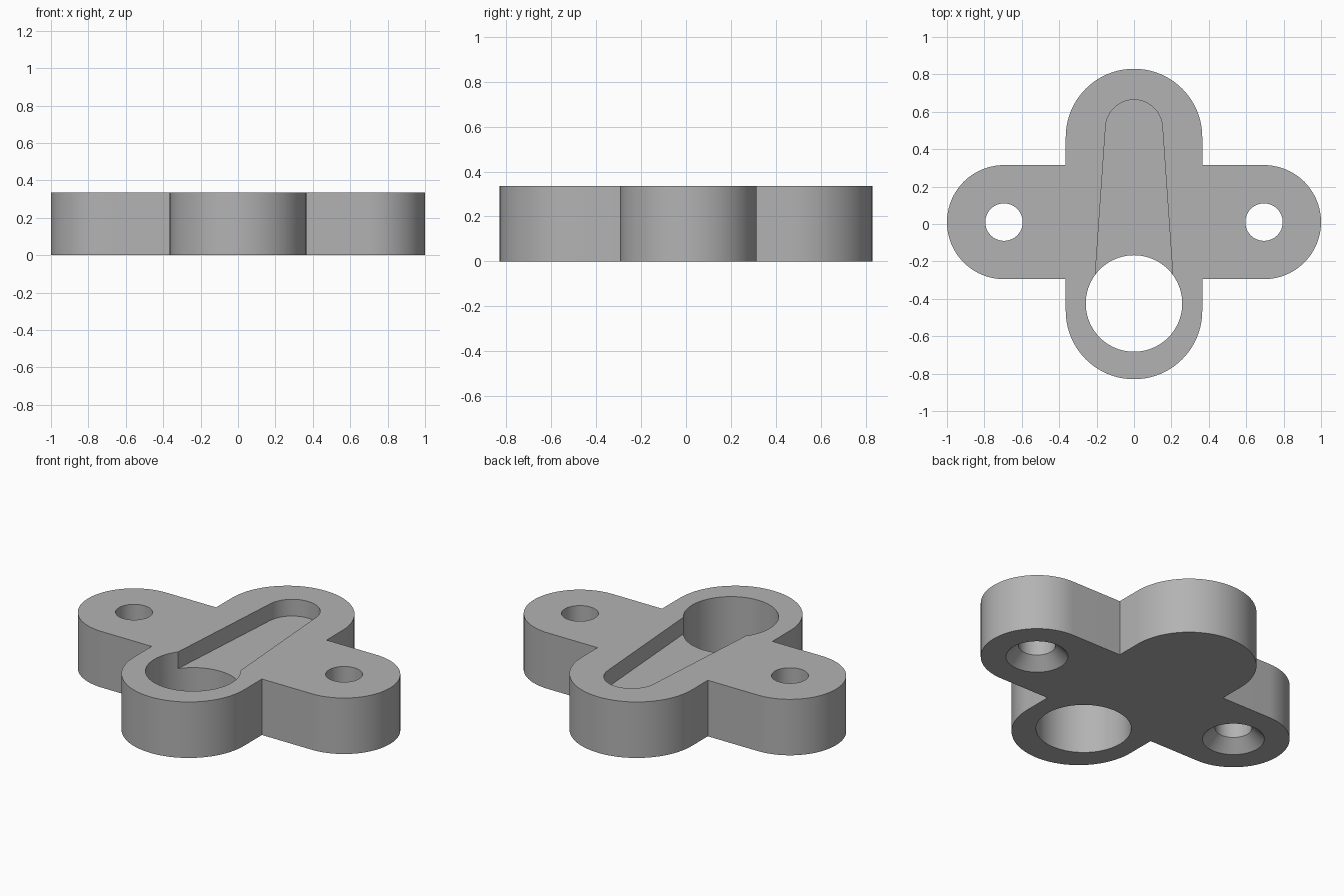
import bpy
import bmesh
from math import cos, sin, radians

cube = bpy.data.objects.get("Cube")
if cube:
    bpy.data.objects.remove(cube, do_unlink=True)

HEIGHT = 0.335
ARM_X, ARM_Y, ARM_R = 0.695, 0.01, 0.305
LOBE_Y, LOBE_R = 0.465, 0.365
BORE_Y, BORE_R = -0.425, 0.258
SCREW_R, SINK_R = 0.1, 0.168

grey = bpy.data.materials.new("plain grey")
grey.use_nodes = True
colour = (0.45, 0.45, 0.45, 1)
grey.diffuse_color = colour
grey.node_tree.nodes["Principled BSDF"].inputs["Base Color"].default_value = colour


def arc(cx, cy, r, start, end, steps):
    angles = [radians(start + (end - start) * i / steps) for i in range(steps + 1)]
    return [(cx + r * cos(a), cy + r * sin(a)) for a in angles]


def circle(cx, cy, r, steps=64):
    return arc(cx, cy, r, 0, 360, steps)[:-1]


def loft(name, sections):
    """Closed solid through (outline, z) sections with equal point counts."""
    bm = bmesh.new()
    rings = [[bm.verts.new((x, y, z)) for x, y in pts] for pts, z in sections]
    for low, high in zip(rings, rings[1:]):
        for i in range(len(low)):
            j = (i + 1) % len(low)
            bm.faces.new((low[i], low[j], high[j], high[i]))
    bm.faces.new(rings[0][::-1])
    bm.faces.new(rings[-1])
    mesh = bpy.data.meshes.new(name)
    bm.to_mesh(mesh)
    bm.free()
    mesh.materials.append(grey)
    obj = bpy.data.objects.new(name, mesh)
    bpy.context.collection.objects.link(obj)
    return obj


# Four-lobed plate outline, counter-clockwise with sharp inner corners
top_y, low_y = ARM_Y + ARM_R, ARM_Y - ARM_R
outline = (arc(ARM_X, ARM_Y, ARM_R, -90, 90, 40) + [(LOBE_R, top_y)]
           + arc(0, LOBE_Y, LOBE_R, 0, 180, 40) + [(-LOBE_R, top_y)]
           + arc(-ARM_X, ARM_Y, ARM_R, 90, 270, 40) + [(-LOBE_R, low_y)]
           + arc(0, -LOBE_Y, LOBE_R, 180, 360, 40) + [(LOBE_R, low_y)])
plate = loft("mounting_plate", [(outline, 0), (outline, HEIGHT)])

# Large through bore
bore = circle(0, BORE_Y, BORE_R, 80)
cutters = [loft("bore_cutter", [(bore, -0.1), (bore, HEIGHT + 0.1)])]

# Shallow tapered slot leading into the bore
slot = arc(0, 0.512, 0.152, 4, 176, 28) + [(-0.207, -0.27), (-0.207, -0.4),
                                          (0.207, -0.4), (0.207, -0.27)]
cutters.append(loft("slot_cutter", [(slot, HEIGHT - 0.1), (slot, HEIGHT + 0.1)]))

# Screw holes, countersunk from below
for side, x in (("left", ARM_X), ("right", -ARM_X)):
    sink = SINK_R - SCREW_R
    sections = [(circle(x, ARM_Y, r), z) for r, z in
                ((SINK_R + 0.05, -0.05), (SCREW_R, sink), (SCREW_R, HEIGHT + 0.1))]
    cutters.append(loft(side + "_screw_cutter", sections))

# Cut every opening, then bake the result
for cutter in cutters:
    cutter.hide_render = True
    cut = plate.modifiers.new(cutter.name, "BOOLEAN")
    cut.operation = "DIFFERENCE"
    cut.solver = "EXACT"
    cut.object = cutter
bpy.context.view_layer.update()
baked = bpy.data.meshes.new_from_object(
    plate.evaluated_get(bpy.context.evaluated_depsgraph_get()))
plate.modifiers.clear()
plate.data = baked
for cutter in cutters:
    bpy.data.objects.remove(cutter, do_unlink=True)

# Smooth round walls with crisp rims
bpy.ops.object.select_all(action="DESELECT")
plate.select_set(True)
bpy.context.view_layer.objects.active = plate
bpy.ops.object.shade_smooth_by_angle(angle=radians(25))
